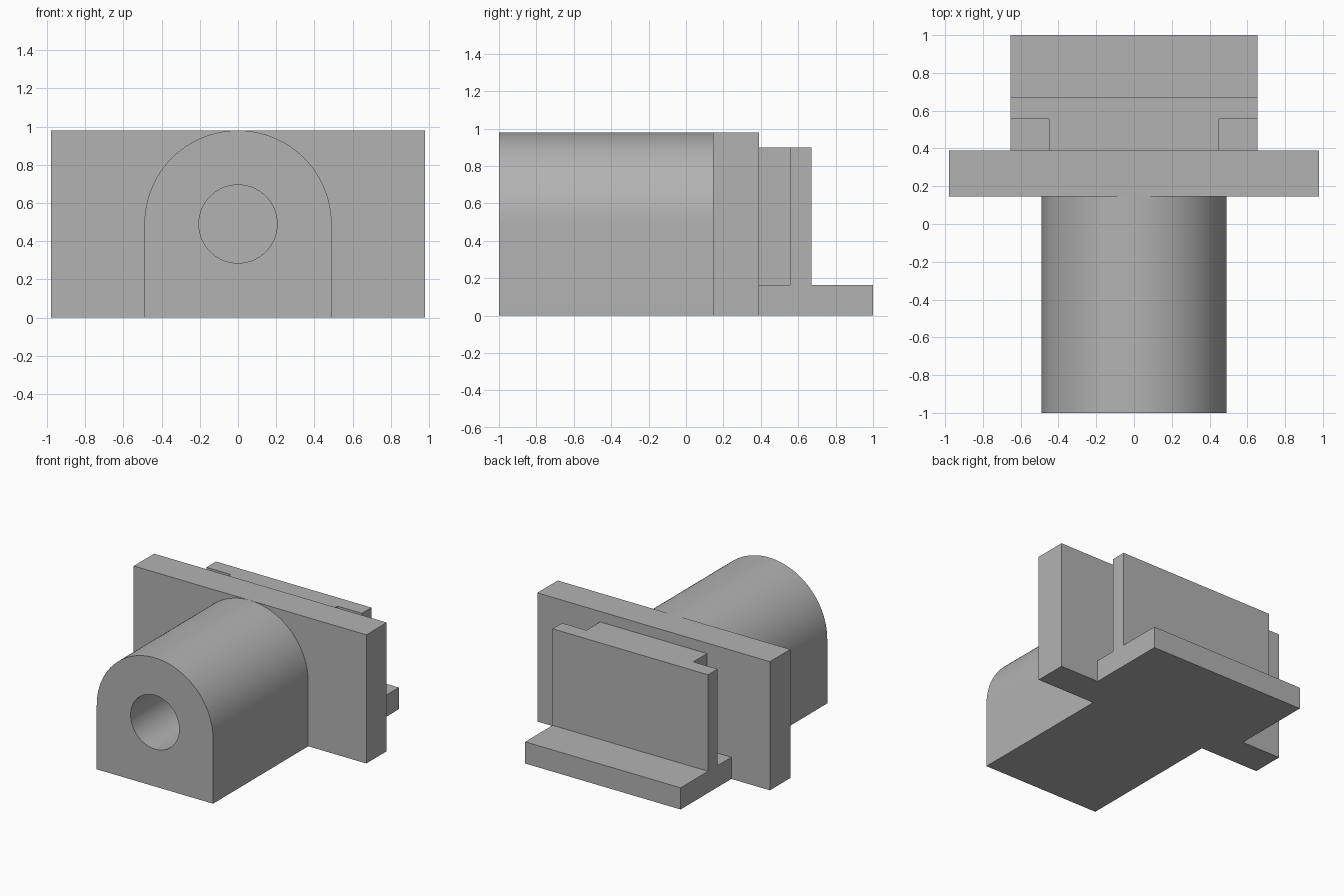
import bpy
import bmesh
from math import cos, sin, pi, radians

default_cube = bpy.data.objects.get("Cube")
if default_cube:
    bpy.data.objects.remove(default_cube, do_unlink=True)

grey = bpy.data.materials.new("plain grey")
grey.use_nodes = True
colour = (0.45, 0.45, 0.45, 1)
grey.diffuse_color = colour
grey.node_tree.nodes["Principled BSDF"].inputs["Base Color"].default_value = colour


def extrude_profile(name, profile, y0, y1):
    """Prism from an (x, z) outline, running from y0 back to y1."""
    bm = bmesh.new()
    face = bm.faces.new([bm.verts.new((x, y0, z)) for x, z in profile])
    moved = bmesh.ops.extrude_face_region(bm, geom=[face])["geom"]
    verts = [v for v in moved if isinstance(v, bmesh.types.BMVert)]
    bmesh.ops.translate(bm, verts=verts, vec=(0, y1 - y0, 0))
    bmesh.ops.recalc_face_normals(bm, faces=bm.faces)
    mesh = bpy.data.meshes.new(name)
    bm.to_mesh(mesh)
    bm.free()
    mesh.materials.append(grey)
    obj = bpy.data.objects.new(name, mesh)
    bpy.context.collection.objects.link(obj)
    return obj


def block(name, half_width, y0, y1, z0, z1):
    w = half_width
    return extrude_profile(name, [(-w, z0), (w, z0), (w, z1), (-w, z1)], y0, y1)


def arc(radius, start, end, steps, centre_z):
    angles = [start + (end - start) * i / steps for i in range(steps + 1)]
    return [(radius * cos(a), centre_z + radius * sin(a)) for a in angles]


# Dimensions
axis_z = 0.49
boss_radius = 0.49
bore_radius = 0.205
plate_front, plate_back = 0.145, 0.39
rail_width = 0.655
foot_top, web_top = 0.165, 0.90

# Arched boss with a round bore
arch = [(-boss_radius, 0), (boss_radius, 0)] + arc(boss_radius, 0, pi, 64, axis_z)
boss = extrude_profile("arched_boss", arch, -1, plate_front)
bore = extrude_profile("bore_cutter", arc(bore_radius, 0, 2 * pi, 64, axis_z)[:-1],
                       -1.1, plate_front + 0.1)
cut = boss.modifiers.new("bore", 'BOOLEAN')
cut.operation = 'DIFFERENCE'
cut.solver = 'EXACT'
cut.object = bore
bpy.ops.object.select_all(action='DESELECT')
boss.select_set(True)
bpy.context.view_layer.objects.active = boss
bpy.ops.object.modifier_apply(modifier=cut.name)
bpy.data.objects.remove(bore, do_unlink=True)
bpy.ops.object.shade_smooth_by_angle(angle=radians(30))

# Wide plate behind the boss
block("cross_plate", 0.98, plate_front, plate_back, 0, 0.98)

# Foot, narrow web and rear upright
block("foot", rail_width, plate_back, 1, 0, foot_top)
block("web", 0.45, plate_back, 0.555, foot_top, web_top)
block("rear_upright", rail_width, 0.555, 0.67, foot_top, web_top)
